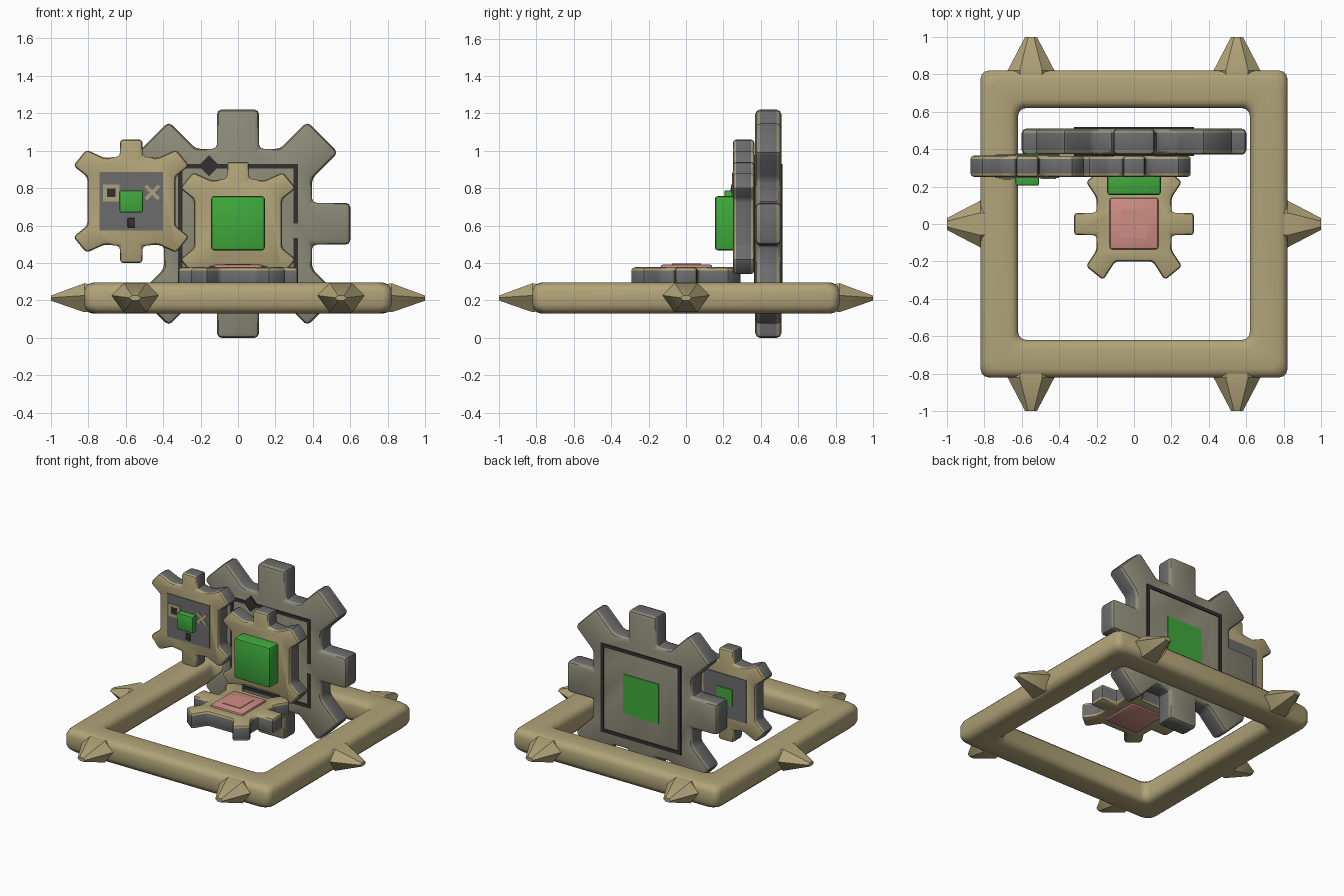
import bpy, bmesh, math
from mathutils import Matrix, Vector

cube = bpy.data.objects.get("Cube")
if cube:
    bpy.data.objects.remove(cube, do_unlink=True)


def material(name, rgb):
    m = bpy.data.materials.new(name)
    m.use_nodes = True
    m.diffuse_color = (*rgb, 1)
    m.node_tree.nodes["Principled BSDF"].inputs["Base Color"].default_value = (*rgb, 1)
    return m


sand = material("sand", (.44, .37, .19))
olive = material("olive grey", (.27, .26, .19))
grey = material("mid grey", (.15, .15, .15))
dark = material("dark grey", (.035, .03, .03))
green = material("green", (.05, .40, .045))
pink = material("pink", (.62, .27, .23))

UPRIGHT = Matrix.Rotation(math.pi / 2, 4, 'X')


def finish(name, bm, mats, matrix=Matrix(), angle=35):
    bmesh.ops.recalc_face_normals(bm, faces=bm.faces)
    bmesh.ops.transform(bm, matrix=matrix, verts=bm.verts)
    mesh = bpy.data.meshes.new(name)
    bm.to_mesh(mesh)
    bm.free()
    for m in mats:
        mesh.materials.append(m)
    ob = bpy.data.objects.new(name, mesh)
    bpy.context.collection.objects.link(ob)
    bpy.ops.object.select_all(action='DESELECT')
    ob.select_set(True)
    bpy.context.view_layer.objects.active = ob
    bpy.ops.object.shade_smooth_by_angle(angle=math.radians(angle))
    return ob


def bevel(bm, width, segments=1):
    bmesh.ops.bevel(bm, geom=bm.edges[:], offset=width, segments=segments,
                    affect='EDGES', profile=.5, clamp_overlap=True)


def box(name, lo, hi, mat, width=0, spin=0):
    """Box between two corners, optionally bevelled and spun about y."""
    lo, hi = Vector(lo), Vector(hi)
    bm = bmesh.new()
    bmesh.ops.create_cube(bm, size=1)
    bmesh.ops.scale(bm, vec=hi - lo, verts=bm.verts)
    if width:
        bevel(bm, width, 2)
    turn = Matrix.Translation((lo + hi) / 2) @ Matrix.Rotation(math.radians(spin), 4, 'Y')
    return finish(name, bm, [mat], turn)


def gear(name, outline, thick, mats, matrix, width):
    """Extruded outline: first colour on the flats and chamfers, second on the rim."""
    bm = bmesh.new()
    face = bm.faces.new([bm.verts.new((x, y, -thick / 2)) for x, y in outline])
    out = bmesh.ops.extrude_face_region(bm, geom=[face])
    top = [v for v in out["geom"] if isinstance(v, bmesh.types.BMVert)]
    bmesh.ops.translate(bm, vec=(0, 0, thick), verts=top)
    bmesh.ops.recalc_face_normals(bm, faces=bm.faces)
    bevel(bm, width, 2)
    bm.normal_update()
    for f in bm.faces:
        f.material_index = int(abs(f.normal.z) < .3)
    return finish(name, bm, mats, matrix)


def mirrored(quarter):
    """Mirror a quarter outline, running from +y to +x, into a full loop."""
    half = quarter + [(x, -y) for x, y in reversed(quarter)]
    return half + [(-x, y) for x, y in reversed(half)]


def place(x, y, z):
    return Matrix.Translation((x, y, z)) @ UPRIGHT


# Square base frame
bm = bmesh.new()
corners = [(-1, -1), (1, -1), (1, 1), (-1, 1)]
rings = [[bm.verts.new((sx * r, sy * r, z)) for sx, sy in corners]
         for r, z in ((.62, .13), (.82, .13), (.82, .295), (.62, .295))]
for k in range(4):
    a, b = rings[k], rings[(k + 1) % 4]
    for i in range(4):
        j = (i + 1) % 4
        bm.faces.new((a[i], a[j], b[j], b[i]))
bevel(bm, .045, 3)
finish("base_frame", bm, [sand], angle=50)


# Spikes around the frame
def spike(name, x, angle):
    section = [(-.125, .015), (-.06, .08), (.06, .08), (.125, .015), (.06, -.075), (-.06, -.075)]
    bm = bmesh.new()
    loops = [[bm.verts.new((x + px * sx, y, .212 + pz * sz)) for px, pz in section]
             for y, sx, sz in ((-.74, .9, .9), (-.79, .93, .93), (-.82, 1, 1), (-1, .25, .17))]
    for a, b in zip(loops, loops[1:]):
        for i in range(6):
            j = (i + 1) % 6
            bm.faces.new((a[i], a[j], b[j], b[i]))
    bm.faces.new(loops[0])
    bm.faces.new(loops[-1])
    finish(name, bm, [sand], Matrix.Rotation(math.radians(angle), 4, 'Z'))


for side, angle in (("front", 0), ("back", 180)):
    spike(side + "_spike_a", -.55, angle)
    spike(side + "_spike_b", .55, angle)
spike("left_spike", 0, 90)
spike("right_spike", 0, -90)

# Large rear gear with eight teeth
big = mirrored([(.112, .61), (.112, .4), (.225, .4), (.37, .545), (.535, .38),
                (.395, .24), (.395, .112), (.6, .112)])
gear("large_gear", big, .14, [olive, grey], place(0, .44, .61), .025)

# Six-toothed small gears
quarter = [(.06, .33), (.06, .24), (.14, .23), (.24, .275), (.31, .19), (.235, .13)]
small = mirrored(quarter)
gear("side_gear", small, .115, [sand, grey], place(-.57, .308, .73), .018)
stump = [(x, max(y, -.225)) if abs(x) < .1 else (x, y) for x, y in small]
gear("middle_gear", [p for p in stump if not (abs(p[0]) < .1 and p[1] < 0)],
     .115, [sand, grey], place(0, .308, .61), .018)
flat = mirrored([(.1, .2), (.165, .3), (.257, .225), (.2, .14), (.2, .06), (.32, .06)])
gear("floor_gear", flat, .115, [sand, grey], Matrix.Translation((0, 0, .32)), .018)

# Square lines on both faces of the large gear
for face, y0, y1 in (("front", .363, .375), ("back", .505, .517)):
    for s in (-1, 1):
        box(face + "_line_level", (-.32, y0, .61 + s * .308 - .012),
            (.32, y1, .61 + s * .308 + .012), dark)
        if face == "front" and s == 1:
            continue
        box(face + "_line_upright", (s * .308 - .012, y0, .3), (s * .308 + .012, y1, .92), dark)
for z0, z1 in ((.61, .92), (.3, .535)):
    box("front_line_broken", (.296, .363, z0), (.32, .375, z1), dark)
box("line_diamond", (-.195, .362, .88), (-.115, .375, .96), dark, spin=45)

# Green blocks and their rear plates
box("middle_block", (-.143, .155, .468), (.143, .3, .757), green, .014)
box("large_gear_back_plate", (-.143, .5, .467), (.143, .516, .753), green)
box("side_block", (-.632, .205, .67), (-.508, .3, .788), green, .008)
box("side_back_plate", (-.632, .36, .67), (-.508, .376, .79), green)

# Grey panels of the side gear
for face, y0, y1 in (("front", .246, .26), ("back", .36, .37)):
    box("side_panel_" + face, (-.74, y0, .575), (-.4, y1, .885), grey)

# Small marks on the side panel
box("square_mark", (-.722, .24, .73), (-.632, .25, .82), sand)
box("square_mark_hole", (-.7, .237, .752), (-.654, .245, .798), dark)
for spin in (45, -45):
    box("cross_mark", (-.508, .24, .767), (-.408, .25, .787), sand, spin=spin)
box("keyhole_mark", (-.59, .24, .59), (-.55, .25, .64), dark, .004)

# Pink pad through the floor gear
box("pink_pad", (-.13, -.135, .25), (.13, .14, .392), pink, .012)
box("pink_pad_centre", (-.07, -.075, .385), (.07, .08, .396), pink)
